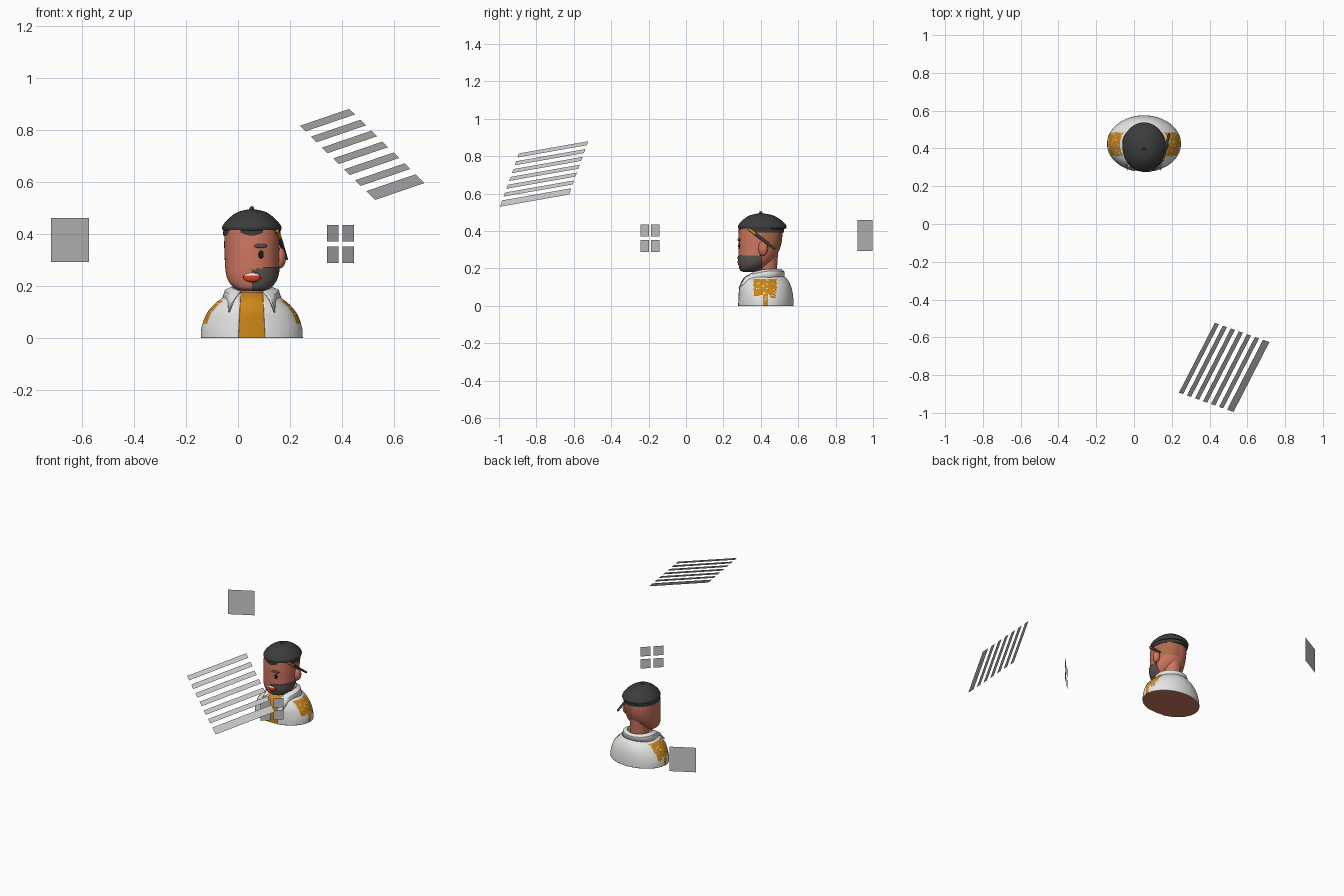
import bpy, bmesh, math, random
from mathutils import Vector

if "Cube" in bpy.data.objects:
    bpy.data.objects.remove(bpy.data.objects["Cube"])

random.seed(4)
C = 0.053  # x centre of the bust


def mat(name, r, g, b):
    m = bpy.data.materials.new(name)
    m.diffuse_color = (r, g, b, 1)
    m.use_nodes = True
    m.node_tree.nodes["Principled BSDF"].inputs["Base Color"].default_value = m.diffuse_color
    return m


SKIN = mat("skin", 0.62, 0.18, 0.115)
HAIR = mat("brown_hair", 0.42, 0.15, 0.07)
BEARD = mat("grey_beard", 0.11, 0.09, 0.085)
DARK = mat("charcoal", 0.045, 0.045, 0.047)
WHITE = mat("white", 0.8, 0.8, 0.79)
GOLD = mat("gold", 0.6, 0.24, 0.008)
RED = mat("red", 0.65, 0.06, 0.02)
PANEL = mat("panel_grey", 0.6, 0.6, 0.6)
BLACK = mat("black", 0.012, 0.01, 0.01)


def finish(name, bm, mats, smooth=True, recalc=True):
    if recalc:
        bmesh.ops.recalc_face_normals(bm, faces=bm.faces)
    me = bpy.data.meshes.new(name)
    bm.to_mesh(me)
    bm.free()
    ob = bpy.data.objects.new(name, me)
    bpy.context.collection.objects.link(ob)
    for m in mats:
        me.materials.append(m)
    if smooth:
        bpy.ops.object.select_all(action='DESELECT')
        ob.select_set(True)
        bpy.context.view_layer.objects.active = ob
        bpy.ops.object.shade_smooth_by_angle(angle=math.radians(40))
    return ob


def spline(rows, sub):
    """Catmull-Rom resampling of profile rows."""
    out = []
    for i in range(len(rows) - 1):
        p0, p1 = rows[max(i - 1, 0)], rows[i]
        p2, p3 = rows[i + 1], rows[min(i + 2, len(rows) - 1)]
        for k in range(sub):
            t = k / sub
            out.append([0.5 * (2 * b + (c - a) * t + (2 * a - 5 * b + 4 * c - d) * t * t
                               + (3 * b - a - 3 * c + d) * t ** 3)
                        for a, b, c, d in zip(p0, p1, p2, p3)])
    return out + [list(rows[-1])]


def loft(rows, n=64, sub=6, grow=0.0, power=2.0, caps=True):
    """Stack of oval sections; each row is z, centre y, x radius, y radius."""
    bm = bmesh.new()
    rings = []
    for z, cy, rx, ry in spline(rows, sub):
        ring = []
        for i in range(n):
            a = 2 * math.pi * i / n
            c, s = math.cos(a), math.sin(a)
            x = math.copysign(abs(c) ** (2 / power), c) * (rx + grow)
            y = math.copysign(abs(s) ** (2 / power), s) * (ry + grow)
            ring.append(bm.verts.new((C + x, cy + y, z)))
        rings.append(ring)
    for r, q in zip(rings, rings[1:]):
        for i in range(n):
            j = (i + 1) % n
            bm.faces.new((r[i], r[j], q[j], q[i]))
    if caps:
        bm.faces.new(rings[0])
        bm.faces.new(rings[-1])
    return bm


def blob(name, loc, scale, mats, rot=0.0, rule=None):
    bm = bmesh.new()
    bmesh.ops.create_uvsphere(bm, u_segments=32, v_segments=16, radius=1)
    for f in bm.faces:
        if rule:
            f.material_index = rule(f.calc_center_median())
    ob = finish(name, bm, mats)
    ob.location, ob.scale, ob.rotation_euler = loc, scale, (0, 0, rot)
    return ob


def rod(name, a, b, r1, r2, m):
    a, b = Vector(a), Vector(b)
    bm = bmesh.new()
    bmesh.ops.create_cone(bm, cap_ends=True, segments=16, radius1=r1, radius2=r2, depth=(b - a).length)
    ob = finish(name, bm, [m])
    ob.location = (a + b) / 2
    ob.rotation_mode = 'QUATERNION'
    ob.rotation_quaternion = (b - a).to_track_quat('Z', 'Y')


def panels(name, origin, U, V, rects):
    """Flat quads given as (u0, u1, v0, v1) on a slanted sheet."""
    o, U, V = Vector(origin), Vector(U), Vector(V)
    bm = bmesh.new()
    for u0, u1, v0, v1 in rects:
        bm.faces.new([bm.verts.new(o + U * u + V * v) for u, v in ((u0, v0), (u1, v0), (u1, v1), (u0, v1))])
    finish(name, bm, [PANEL], smooth=False, recalc=False)


# shirt torso, skin coloured underneath
torso = [(0, .425, .192, .146), (.035, .425, .19, .145), (.07, .424, .18, .142), (.10, .422, .165, .137),
         (.13, .421, .139, .125), (.155, .421, .107, .105), (.175, .425, .07, .075)]
bm = loft(torso, n=96, sub=3)
for f in bm.faces:
    f.material_index = 1 if f.calc_center_median().z < 0.0005 else 0
finish("shirt", bm, [GOLD, SKIN])

# open jacket with paint patches at both sides
bm = loft(torso, n=144, sub=6, grow=.004, caps=False)
for side in (-1, 1):
    bmesh.ops.bisect_plane(bm, geom=bm.verts[:] + bm.edges[:] + bm.faces[:],
                           plane_co=(C + side * .052, 0, 0), plane_no=(1, 0, side * .05))
gap = [f for f in bm.faces if f.calc_center_median().y < .42
       and abs(f.calc_center_median().x - C) < .052 - .05 * f.calc_center_median().z]
bmesh.ops.delete(bm, geom=gap, context='FACES')
patches = [(.36, .485, .095, .142), (.36, .392, .05, .1), (.41, .437, 0, .1),
           (.452, .482, .04, .1), (.39, .455, .058, .1)]
for f in bm.faces:
    p = f.calc_center_median()
    inside = any(a < p.y < b and c <= p.z < d for a, b, c, d in patches)
    if abs(p.x - C) > .09 and inside and random.random() > .06:
        f.material_index = 1
jacket = finish("jacket", bm, [WHITE, GOLD])
jacket.modifiers.new("thickness", 'SOLIDIFY').thickness = .004

# folded collar with two pointed flaps
bm = bmesh.new()
cols, N = [], 56
for i in range(N + 1):
    t = 2 * i / N - 1
    a = t * math.radians(146)
    s, c = math.sin(a), math.cos(a)
    k = max(0, (abs(t) - .55) / .45) ** 1.3
    base = Vector((C + .07 * s, .425 + .07 * c, .165 - .01 * k))
    top = Vector((C + .078 * s, .425 + .082 * c, .194 - .018 * k))
    low = Vector((C + .112 * s, .423 + .1 * c, .152))
    tip = Vector((C + math.copysign(.088, t), .283, .098))
    low = low.lerp(tip, k)
    mid = top.lerp(low, .45) + Vector((.008 * s, .008 * c, .008))
    cols.append([bm.verts.new(v) for v in (base, top, mid, low)])
for p, q in zip(cols, cols[1:]):
    for j in range(3):
        bm.faces.new((p[j], q[j], q[j + 1], p[j + 1]))
collar = finish("collar", bm, [WHITE])
sol = collar.modifiers.new("thickness", 'SOLIDIFY')
sol.thickness, sol.offset = .007, 0

# neck and head
finish("neck", loft([(.13, .43, .057, .058), (.2, .43, .055, .057), (.32, .43, .06, .065)], n=48), [SKIN])
skull = [(.18, .345, .035, .03), (.19, .348, .064, .053), (.215, .36, .088, .074), (.25, .376, .1, .095),
         (.30, .390, .104, .11), (.36, .397, .106, .117), (.43, .40, .104, .115)]
bm = loft(skull, n=96, sub=8, power=2.2)
for f in bm.faces:
    p = f.calc_center_median()
    f.material_index = 1 if p.x > C and p.y > .41 and p.z > .305 else 0
finish("head", bm, [SKIN, HAIR])

# half beard: a raised shell of the jaw, open round the mouth
bm = loft(skull, n=144, sub=14, grow=.005, power=2.2, caps=False)


def bearded(p):
    mouth = ((p.x - C) / .037) ** 2 + ((p.z - .232) / .021) ** 2 < 1
    return p.x > C and p.y < .405 and p.z < .262 + .008 * min(1, (p.x - C) / .06) and not mouth


bmesh.ops.delete(bm, geom=[f for f in bm.faces if not bearded(f.calc_center_median())], context='FACES')
beard = finish("beard", bm, [BEARD])
beard.modifiers.new("thickness", 'SOLIDIFY').thickness = .006

# mouth, eye, brow and ear
blob("mouth", (C, .287, .233), (.033, .011, .019), [RED, WHITE, BLACK],
     rule=lambda p: 1 if .3 < p.z < .8 else (2 if abs(p.z) > .8 or abs(p.x) > .93 else 0))
blob("eye", (.088, .285, .32), (.0105, .006, .016), [BLACK])
blob("eyebrow", (.087, .283, .353), (.026, .006, .008), [BEARD], rot=.22)
blob("ear", (.162, .412, .307), (.022, .026, .04), [SKIN], rot=-.3)

# beret with band and nub
finish("beret", loft([(.412, .408, .104, .118), (.414, .408, .112, .127), (.428, .408, .113, .129),
                      (.447, .407, .1, .115), (.468, .405, .078, .09), (.485, .403, .05, .058),
                      (.496, .401, .002, .002)]), [DARK])
finish("beret_band", loft([(.392, .403, .109, .121), (.403, .403, .11, .122), (.418, .403, .109, .121)]), [DARK])
blob("beret_nub", (C, .40, .497), (.009, .009, .009), [DARK])

# brush tucked behind the ear
A, B = Vector((.150, .335, .412)), Vector((.186, .476, .303))
rod("brush_ferrule", A, A.lerp(B, .25), .007, .0085, GOLD)
rod("brush_handle", A.lerp(B, .25), B, .009, .006, DARK)

# large rear panel, window panes and slatted blind
panels("rear_panel", (-.719, .917, .292), (.146, .08, 0), (0, 0, .168), [(0, 1, 0, 1)])
halves = ((0, .435), (.565, 1))
panels("window_panes", (.342, -.243, .287), (.104, .101, 0), (0, 0, .147),
       [(*u, *v) for u in halves for v in halves])
panels("blind_slats", (.238, -.893, .815), (.19, .37, .065), (.289, -.102, -.285),
       [(0, 1, .147 * i, .147 * i + (.075 if i < 6 else .118)) for i in range(7)])
